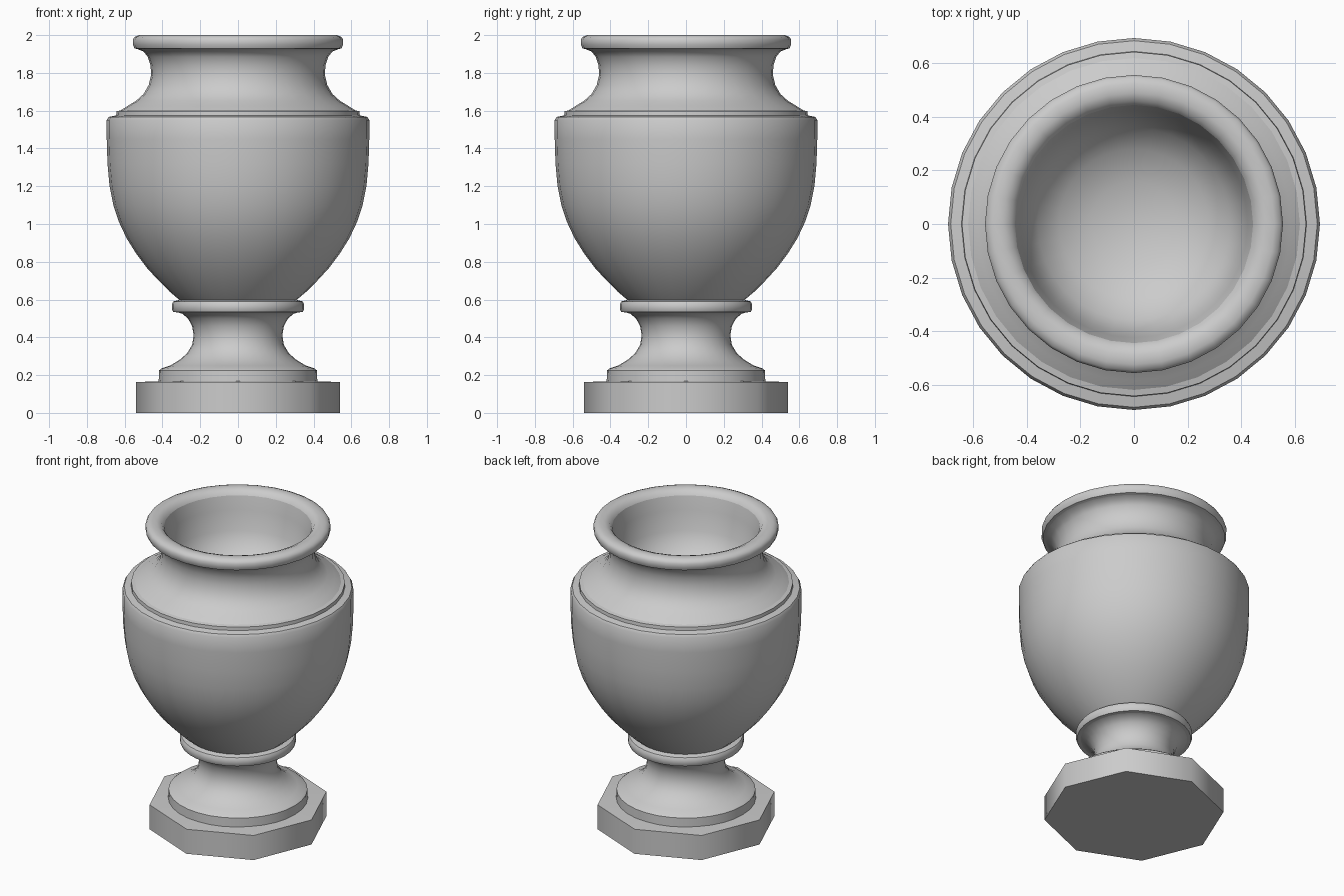
import bpy, bmesh
from math import cos, sin, pi, radians


def lathe(name, profile, sides=32, smooth_angle=40):
    """Revolve (radius, height) points about z, listed bottom-up on the outside."""
    bm = bmesh.new()
    rings = [[bm.verts.new((r * cos(2 * pi * i / sides), r * sin(2 * pi * i / sides), z))
              for i in range(sides)] for r, z in profile]
    for low, high in zip(rings, rings[1:]):
        for i in range(sides):
            j = (i + 1) % sides
            bm.faces.new((low[i], low[j], high[j], high[i]))
    # Collapse poles on the axis
    bmesh.ops.remove_doubles(bm, verts=bm.verts, dist=1e-5)
    mesh = bpy.data.meshes.new(name)
    bm.to_mesh(mesh)
    bm.free()
    obj = bpy.data.objects.new(name, mesh)
    bpy.context.collection.objects.link(obj)
    bpy.ops.object.select_all(action='DESELECT')
    obj.select_set(True)
    bpy.context.view_layer.objects.active = obj
    bpy.ops.object.shade_smooth_by_angle(angle=radians(smooth_angle))
    return obj


# Octagonal plinth, corners on the axes
lathe("plinth", [(0, 0), (.54, 0), (.54, .163), (.41, .168)], sides=8, smooth_angle=55)

# Waisted foot
lathe("foot", [(.42, .165), (.418, .225), (.405, .235), (.36, .25), (.31, .28),
               (.27, .315), (.243, .36), (.235, .41), (.243, .46), (.265, .50),
               (.295, .525), (.32, .532)])

# Collar between foot and bowl
lathe("collar", [(.32, .532), (.343, .534), (.35, .55), (.35, .575), (.342, .59), (.31, .598)])

# Main bowl with stepped shoulder
lathe("bowl", [(.31, .598), (.36, .64), (.42, .70), (.48, .765), (.54, .845),
               (.59, .925), (.63, 1.01), (.66, 1.10), (.68, 1.20), (.691, 1.32),
               (.695, 1.45), (.695, 1.55), (.685, 1.567), (.645, 1.575), (.643, 1.597),
               (.62, 1.602)])

# Concave neck
lathe("neck", [(.62, 1.602), (.585, 1.625), (.54, 1.652), (.50, 1.688), (.473, 1.735),
               (.46, 1.79), (.463, 1.84), (.478, 1.885), (.50, 1.913), (.53, 1.925)])

# Rolled rim
lathe("rim", [(.53, 1.925), (.548, 1.93), (.557, 1.95), (.557, 1.975), (.548, 1.99),
              (.525, 2.0), (.49, 2.0), (.46, 1.988), (.445, 1.965)])

# Inner wall and dished floor
lathe("interior", [(.445, 1.965), (.425, 1.88), (.405, 1.75), (.36, 1.66),
                   (.28, 1.59), (.16, 1.54), (0, 1.52)])
